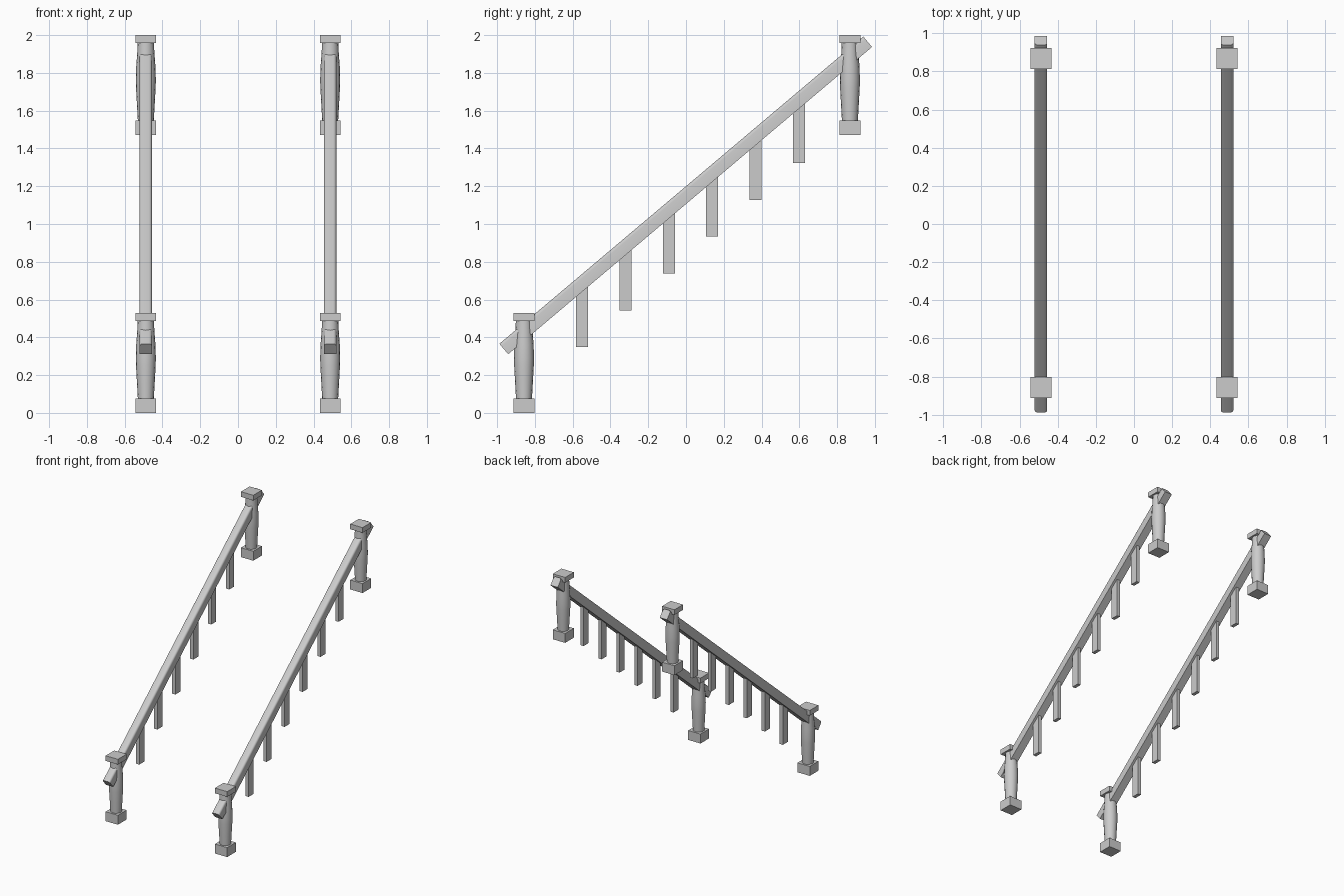
import bpy
import bmesh
import math
from mathutils import Matrix, Vector

default = bpy.data.objects.get("Cube")
if default:
    bpy.data.objects.remove(default, do_unlink=True)

grey = bpy.data.materials.new("plain grey")
grey.use_nodes = True
COLOUR = (0.6, 0.6, 0.6, 1)
grey.diffuse_color = COLOUR
grey.node_tree.nodes["Principled BSDF"].inputs["Base Color"].default_value = COLOUR


def finish(bm, name, smooth=False):
    mesh = bpy.data.meshes.new(name)
    bmesh.ops.recalc_face_normals(bm, faces=bm.faces)
    bm.to_mesh(mesh)
    bm.free()
    mesh.materials.append(grey)
    obj = bpy.data.objects.new(name, mesh)
    bpy.context.collection.objects.link(obj)
    if smooth:
        bpy.ops.object.select_all(action='DESELECT')
        obj.select_set(True)
        bpy.context.view_layer.objects.active = obj
        bpy.ops.object.shade_smooth_by_angle(angle=math.radians(40))
    return obj


def box(name, centre, size):
    bm = bmesh.new()
    bmesh.ops.create_cube(bm, size=1, matrix=Matrix.Translation(centre) @ Matrix.Diagonal((*size, 1)))
    return finish(bm, name)


# Turned post body: (radius, height) profile spun around z
PROFILE = [(0.042, 0.07), (0.047, 0.16), (0.052, 0.25), (0.053, 0.29),
           (0.051, 0.36), (0.045, 0.44), (0.043, 0.49)]


def newel(name, x, y, z):
    box(name + "_base", (x, y, z + 0.038), (0.11, 0.11, 0.076))
    box(name + "_cap", (x, y, z + 0.507), (0.11, 0.11, 0.042))
    bm = bmesh.new()
    pts = [bm.verts.new((r, 0, h)) for r, h in PROFILE]
    edges = [bm.edges.new(pair) for pair in zip(pts, pts[1:])]
    bmesh.ops.spin(bm, geom=pts + edges, cent=(0, 0, 0), axis=(0, 0, 1),
                   angle=math.tau, steps=16, use_duplicate=False)
    bmesh.ops.remove_doubles(bm, verts=bm.verts, dist=0.0005)
    bmesh.ops.holes_fill(bm, edges=bm.edges)
    bmesh.ops.translate(bm, verts=bm.verts, vec=(x, y, z))
    finish(bm, name + "_body", smooth=True)


# Handrail: sloped bar with its two upper long edges rounded
LOW, HIGH = Vector((0, -0.965, 0.338)), Vector((0, 0.962, 1.965))


def handrail(name, x):
    run = HIGH - LOW
    bm = bmesh.new()
    bmesh.ops.create_cube(bm, size=1, matrix=Matrix.Diagonal((0.065, run.length, 0.072, 1)))
    top = [e for e in bm.edges
           if all(v.co.z > 0 for v in e.verts) and e.calc_length() > 1]
    bmesh.ops.bevel(bm, geom=top, offset=0.016, segments=4, profile=0.5, affect='EDGES')
    tilt = Matrix.Rotation(math.atan2(run.z, run.y), 4, 'X')
    centre = (LOW + HIGH) / 2 + Vector((x, 0, 0))
    bm.transform(Matrix.Translation(centre) @ tilt)
    finish(bm, name, smooth=True)


for side, x in (("left", 0.488), ("right", -0.488)):
    newel(side + "_lower_post", x, -0.858, 0)
    newel(side + "_upper_post", x, 0.868, 1.472)
    handrail(side + "_handrail", x)
    # Balusters hang below the rail, tops buried inside it
    for i in range(6):
        y = -0.55 + 0.2295 * i
        bottom = 0.348 + 0.195 * i
        t = (y - LOW.y) / (HIGH.y - LOW.y)
        rail_z = LOW.z + t * (HIGH.z - LOW.z)
        height = rail_z - bottom
        box(f"{side}_baluster_{i + 1}", (x, y, bottom + height / 2), (0.028, 0.063, height))
